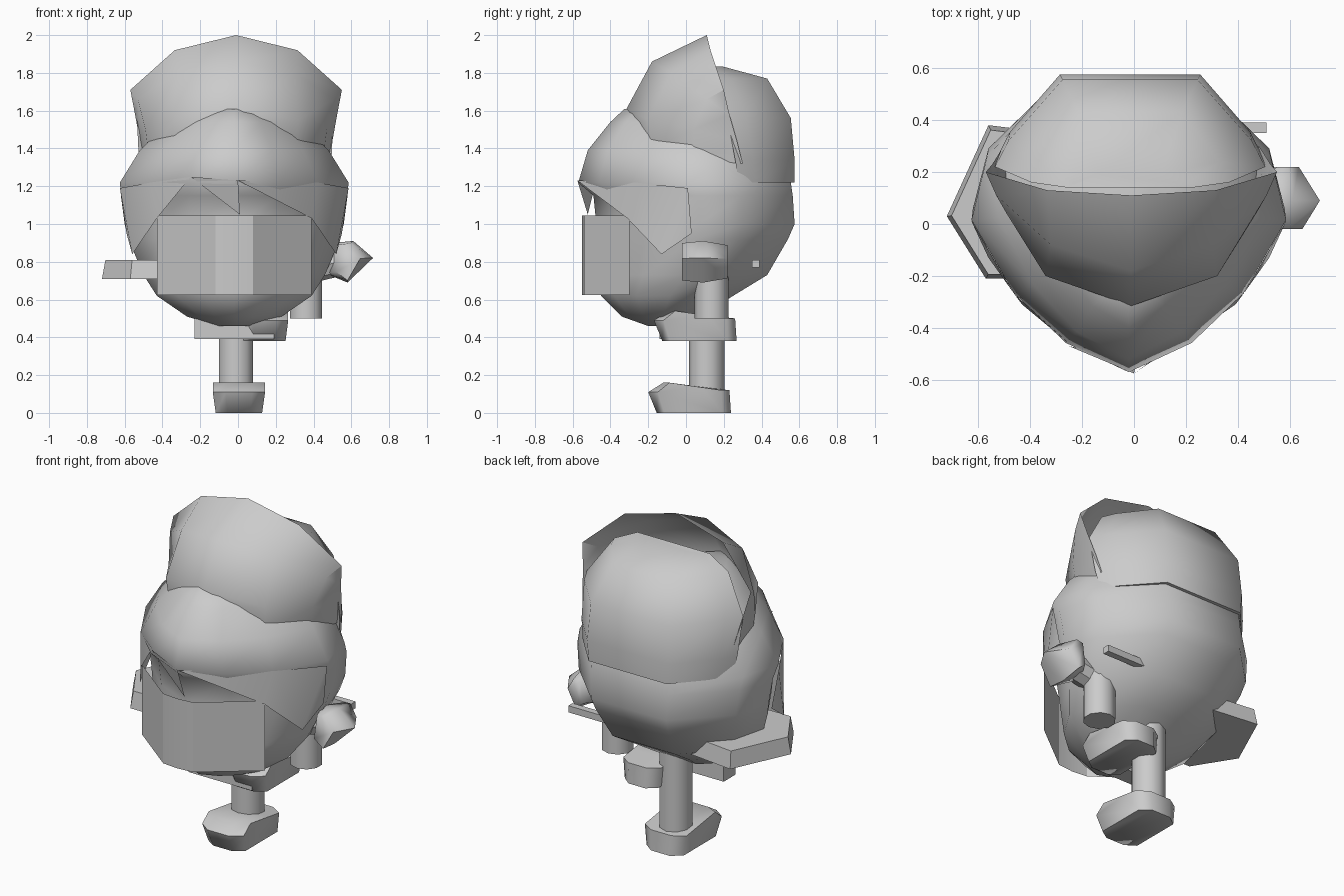
import bpy
from mathutils import Vector

if "Cube" in bpy.data.objects:
    bpy.data.objects.remove(bpy.data.objects["Cube"])


def make(name, verts, faces, angle=0.7):
    me = bpy.data.meshes.new(name)
    me.from_pydata([tuple(v) for v in verts], [], faces)
    ob = bpy.data.objects.new(name, me)
    bpy.context.collection.objects.link(ob)
    bpy.ops.object.select_all(action='DESELECT')
    ob.select_set(True)
    bpy.context.view_layer.objects.active = ob
    bpy.ops.object.mode_set(mode='EDIT')
    bpy.ops.mesh.select_all(action='SELECT')
    bpy.ops.mesh.normals_make_consistent(inside=False)
    bpy.ops.object.mode_set(mode='OBJECT')
    bpy.ops.object.shade_smooth_by_angle(angle=angle)
    return ob


def loft(name, rings, closed=True, caps=True, angle=0.7):
    """Skin a list of equal-length point rows."""
    n = len(rings[0])
    verts = [p for r in rings for p in r]
    faces = []
    for i in range(len(rings) - 1):
        for j in range(n if closed else n - 1):
            k = (j + 1) % n
            faces.append((i * n + j, i * n + k, (i + 1) * n + k, (i + 1) * n + j))
    if caps:
        faces.append(tuple(reversed(range(n))))
        faces.append(tuple(range(len(verts) - n, len(verts))))
    return make(name, verts, faces, angle)


# Plan section of the skull: half width against front-to-back fraction
HALF = [(0, 0), (.4, .1), (.73, .27), (1, .52), (.9, .74), (.43, 1)]


def plan_ring(z, w, front, back, cx=-.02):
    pts = HALF + [(-x, t) for x, t in reversed(HALF[1:])]
    return [(cx + x * w, front + t * (back - front), z) for x, t in pts]


def tube(name, a, b, r, sides=10):
    a, b = Vector(a), Vector(b)
    bpy.ops.mesh.primitive_cylinder_add(vertices=sides, radius=r, depth=(b - a).length,
                                        location=(a + b) / 2)
    ob = bpy.context.object
    ob.name = name
    ob.rotation_euler = (b - a).to_track_quat('Z', 'Y').to_euler()
    bpy.ops.object.shade_smooth_by_angle(angle=.7)
    return ob


def slab(name, outline, z0, z1, grow=1.0):
    c = sum((Vector(p) for p in outline), Vector((0, 0))) / len(outline)
    top = [c + (Vector(p) - c) * grow for p in outline]
    return loft(name, [[(x, y, z0) for x, y in outline],
                       [(p.x, p.y, z1) for p in top]])


# Head and hair
loft("head", [plan_ring(*r) for r in [
    (.46, .09, -.2, -.05), (.51, .25, -.34, .08), (.62, .41, -.45, .25),
    (.73, .48, -.47, .43), (.92, .56, -.475, .54), (1.0, .58, -.475, .575),
    (1.15, .60, -.49, .565), (1.22, .605, -.57, .555), (1.39, .50, -.52, .53),
    (1.54, .35, -.40, .45), (1.61, .18, -.325, .3)]], angle=1.9)

# Fringe lock and the side hair hanging over the face
make("fringe_lock", [(-.25, -.47, 1.25), (0, -.575, 1.23), (.01, -.52, 1.05)],
     [(0, 2, 1)])
for s, tip in ((1, (0, -.575, 1.23)), (-1, (-.25, -.46, 1.25))):
    cx = -.02
    make("side_hair", [tip, (cx + s * .44, -.27, 1.22), (cx + s * .41, -.31, 1.03),
                       (cx + s * .605, .01, 1.19), (cx + s * .54, -.13, .84),
                       (cx + s * .57, .03, .95)],
         [(0, 1, 2), (1, 3, 4, 2), (3, 5, 4)], 1.2)

# Curved face panel, open sheet
face = [(-.43, -.3), (-.12, -.54), (-.02, -.55), (.08, -.54), (.39, -.3)]
loft("face_panel", [[(x, y, z) for x, y in face] for z in (.625, 1.045)],
     closed=False, caps=False, angle=.3)

# Tall front of the cap: columns from the middle to the side, mirrored
cols = [
    [(0, -.30, 1.5), (0, -.315, 1.61), (0, -.18, 1.86), (0, .11, 2.0)],
    [(.32, -.18, 1.40), (.33, -.2, 1.55), (.31, -.08, 1.8), (.325, .13, 1.92)],
    [(.46, .05, 1.34), (.48, .04, 1.5), (.52, .11, 1.66), (.56, .2, 1.71)],
    [(.49, .30, 1.32), (.51, .27, 1.44), (.535, .23, 1.58), (.56, .2, 1.71)],
]
left = [[(-x, y, z) for x, y, z in c] for c in reversed(cols[1:])]
front = [[(x - .01, y, z) for x, y, z in c] for c in left + cols]
loft("cap_front", front, closed=False, caps=False, angle=1.2)


# Rounded back of the cap, tucked against the front and tapering backwards
def crown_ring(z, w, y0, y1, back):
    half = [(w, y0), (w * .8 + back * .2, y0 + (y1 - y0) * .3), (back, y1)]
    return [(x - .015, y, z) for x, y in half] + [(-x - .015, y, z) for x, y in reversed(half)]


loft("cap_crown", [crown_ring(*r) for r in [
    (1.22, .49, .28, .575, .26), (1.34, .51, .26, .575, .27), (1.56, .52, .22, .555, .26),
    (1.77, .38, .16, .43, .2), (1.835, .24, .14, .19, .12)]], angle=1.4)

# Right arm and fist
tube("right_arm", (.2, .12, .72), (.54, .1, .8), .075, 8)
fist = [(.46, .74), (.50, .90), (.61, .91), (.715, .82), (.58, .69)]
fc = (.58, .80)
loft("right_fist", [[(fc[0] + (x - fc[0]) * s, y, fc[1] + (z - fc[1]) * t) for x, z in fist]
                    for y, s, t in ((-.02, .5, .9), (.09, 1, 1), (.22, .4, .8))], angle=1.3)
slab("right_cuff_strip", [(.25, .35), (.51, .35), (.51, .39), (.25, .39)], .77, .81)

# Left hand held flat
hand = [(-.56, .38), (-.72, .03), (-.57, -.21), (-.38, -.21), (-.12, .08), (-.15, .33)]
slab("left_hand", hand, .71, .81, .94)

# Hip piece under the head
slab("hip_plate", [(-.23, -.14), (.19, -.14), (.19, -.03), (-.23, -.03)], .39, .53)

# Legs
tube("standing_leg", (-.01, .11, .08), (-.01, .11, .7), .095)
tube("raised_leg", (.36, .135, .5), (.36, .135, .8), .09)


# Boots: side profile skinned across the width
def boot(name, cx, dy, dz, w):
    prof = [(-.155, 0), (-.2, .11), (-.12, .16), (.1, .135), (.23, .12), (.238, 0)]
    rows = []
    for f, s in ((-1, .78), (-.5, 1), (.5, 1), (1, .78)):
        rows.append([(cx + f * w * (1.05 if z > .05 else .93), .03 + (y - .03) * s + dy, z + dz)
                     for y, z in prof])
    loft(name, rows, angle=1.2)


boot("standing_boot", .005, 0, 0, .132)
boot("raised_boot", .14, .03, .38, .12)
